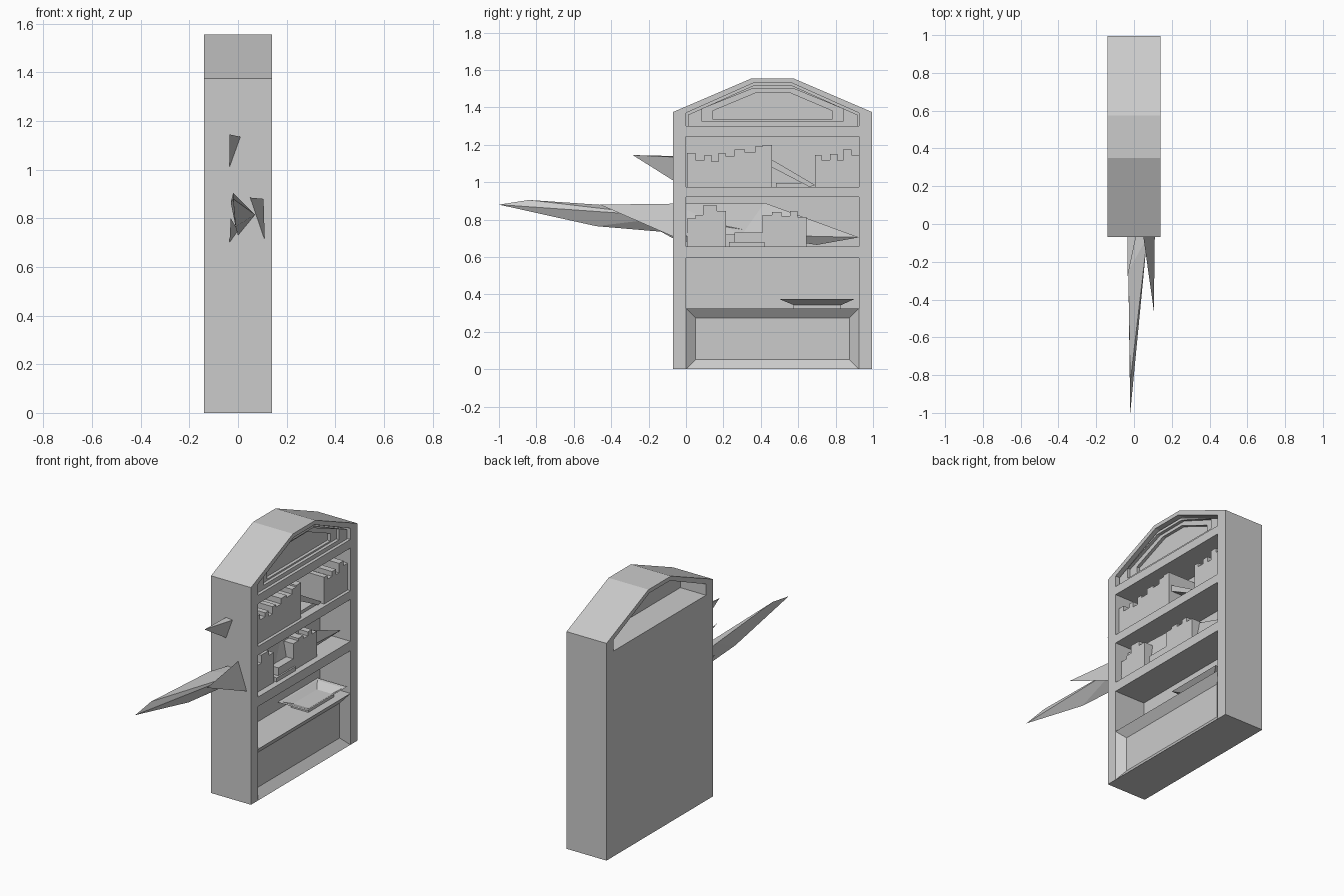
import bpy, bmesh

if "Cube" in bpy.data.objects:
    bpy.data.objects.remove(bpy.data.objects["Cube"])

BACK = -0.075          # inner back wall of the shelves
Y0, Y1 = 0.0, 0.925    # inner width of the cabinet


def finish(name, bm):
    bmesh.ops.recalc_face_normals(bm, faces=bm.faces)
    me = bpy.data.meshes.new(name)
    bm.to_mesh(me)
    bm.free()
    ob = bpy.data.objects.new(name, me)
    bpy.context.collection.objects.link(ob)
    return ob


def prism_bm(bm, pts, x0, x1):
    """Extrude a (y, z) outline along x; returns the front cap."""
    a = [bm.verts.new((x0, y, z)) for y, z in pts]
    b = [bm.verts.new((x1, y, z)) for y, z in pts]
    bm.faces.new(a[::-1])
    front = bm.faces.new(b)
    n = len(pts)
    for i in range(n):
        j = (i + 1) % n
        bm.faces.new((a[i], a[j], b[j], b[i]))
    return front


def rect(y0, y1, z0, z1):
    return [(y0, z0), (y1, z0), (y1, z1), (y0, z1)]


def prism(name, pts, x0=-0.14, x1=0.14):
    bm = bmesh.new()
    prism_bm(bm, pts, x0, x1)
    return finish(name, bm)


def hull(name, pts):
    bm = bmesh.new()
    for p in pts:
        bm.verts.new(p)
    res = bmesh.ops.convex_hull(bm, input=bm.verts)
    bmesh.ops.delete(bm, geom=list({g for g in res["geom_interior"] + res["geom_unused"]
                                    if isinstance(g, bmesh.types.BMVert)}), context='VERTS')
    return finish(name, bm)


def sheet(name, pts, faces):
    bm = bmesh.new()
    v = [bm.verts.new(p) for p in pts]
    for f in faces:
        bm.faces.new([v[i] for i in f])
    return finish(name, bm)


def arch(y0, y1, z0, zs, ya, yb, zt):
    return [(y0, z0), (y0, zs), (ya, zt), (yb, zt), (y1, zs), (y1, z0)]


# Side walls and angled roof in one shell
outer = arch(-0.07, 0.995, 0, 1.375, 0.35, 0.575, 1.555)
inner = arch(Y0, Y1, 0, 1.37, 0.36, 0.567, 1.53)
prism("cabinet_shell", outer + inner[::-1])

# Back wall and shelf boards
prism("back_wall", rect(Y0, Y1, 0.325, 1.30), -0.14, BACK)
for i, (z0, z1) in enumerate([(0.595, 0.655), (0.92, 0.975), (1.245, 1.30)]):
    prism(f"shelf_board_{i + 1}", rect(Y0, Y1, z0, z1), BACK)

# Base with a recessed panel: splayed edges run from the opening to the panel
bm = bmesh.new()
front = prism_bm(bm, rect(Y0, Y1, 0, 0.325), -0.14, 0.14)
bmesh.ops.recalc_face_normals(bm, faces=bm.faces)
bm.normal_update()
bmesh.ops.inset_region(bm, faces=[front], thickness=0.052, depth=-0.04, use_even_offset=True)
finish("recessed_base", bm)

# Stepped arch frames in the gable, each with its sill
steps = [arch(0.01, 0.917, 1.30, 1.36, 0.36, 0.567, 1.517),
         arch(0.085, 0.84, 1.325, 1.392, 0.355, 0.575, 1.50),
         arch(0.145, 0.78, 1.335, 1.382, 0.38, 0.55, 1.48)]
for i, (name, x0, x1) in enumerate([("outer", 0.07, 0.12), ("inner", 0.05, 0.10)]):
    big, small = steps[i], steps[i + 1]
    prism(f"gable_frame_{name}", big + small[::-1], x0, x1)
    prism(f"gable_sill_{name}", [big[0], big[-1], small[-1], small[0]], x0, x1)
prism("gable_panel", steps[2], 0.04, 0.08)
prism("gable_backing", inner[1:5] + [(Y1, 1.30), (Y0, 1.30)], 0.04, 0.07)


# Row of books with flush fronts: start, floor, then width and height of each
def books(name, y, floor, sizes, x1=0.12):
    bm = bmesh.new()
    for w, h in sizes:
        prism_bm(bm, rect(y, y + w, floor, floor + h), BACK, x1)
        y += w
    finish(name, bm)


books("upper_books_left", 0.005, 0.975,
      [(0.045, 0.18), (0.05, 0.145), (0.035, 0.17), (0.04, 0.135), (0.035, 0.18),
       (0.05, 0.165), (0.055, 0.20), (0.055, 0.185), (0.04, 0.215), (0.05, 0.225)])
books("upper_books_right", 0.69, 0.975,
      [(0.035, 0.17), (0.045, 0.145), (0.04, 0.175), (0.03, 0.14), (0.045, 0.20), (0.04, 0.17)])
books("lower_books_left", 0.005, 0.655,
      [(0.045, 0.15), (0.04, 0.17), (0.075, 0.22), (0.05, 0.19)], 0.10)
books("lower_books_right", 0.41, 0.655,
      [(0.05, 0.17), (0.05, 0.185), (0.045, 0.165), (0.04, 0.19), (0.05, 0.16)], 0.10)

# Leaning and flat books
prism("leaning_book", [(0.66, 0.975), (0.69, 0.985), (0.46, 1.12), (0.42, 1.10)], BACK, 0.10)
prism("fallen_book", rect(0.48, 0.66, 0.975, 0.995), BACK, 0.09)
prism("flat_book", rect(0.23, 0.42, 0.655, 0.68), -0.06, 0.11)
prism("stacked_book", rect(0.26, 0.41, 0.68, 0.73), -0.06, 0.10)

# Shallow tray with sloping walls
bm = bmesh.new()
levels = [(0.575, 0.83, 0.325, 0.06), (0.575, 0.83, 0.343, 0.06),
          (0.50, 0.90, 0.375, 0.103), (0.52, 0.88, 0.373, 0.09),
          (0.585, 0.82, 0.347, 0.052)]
rings = [[bm.verts.new((0.03 + s * hx, y, z)) for s, y in
          ((-1, a), (1, a), (1, b), (-1, b))] for a, b, z, hx in levels]
for r, s in zip(rings, rings[1:]):
    for i in range(4):
        j = (i + 1) % 4
        bm.faces.new((r[i], r[j], s[j], s[i]))
bm.faces.new(rings[0][::-1])
bm.faces.new(rings[-1])
finish("tray", bm)

# Jagged shards piercing the side wall
hull("long_shard", [(-0.02, -1.0, 0.88), (-0.02, -0.84, 0.905), (-0.01, -0.48, 0.765),
                    (0.0, -0.07, 0.73), (0.07, -0.07, 0.815), (-0.03, -0.25, 0.865),
                    (0.04, 0.40, 0.73), (0.0, 0.40, 0.76)])
sheet("folded_shard",
      [(0.105, -0.46, 0.88), (0.11, -0.07, 0.71), (0.05, -0.07, 0.885), (0.02, 0.42, 0.89),
       (0.05, 0.30, 0.72), (0.07, 0.925, 0.705), (0.03, 0.70, 0.665)],
      [(0, 1, 2), (2, 1, 4), (2, 4, 3), (3, 4, 5), (4, 6, 5)])
hull("low_shard", [(-0.035, -0.07, 0.70), (-0.03, -0.25, 0.80), (0.0, -0.07, 0.75),
                   (-0.03, 0.1, 0.66)])
hull("small_shard", [(-0.035, -0.285, 1.145), (0.01, -0.07, 1.135), (-0.035, -0.07, 1.14),
                     (-0.035, -0.07, 1.01), (-0.03, 0.0, 1.0)])
